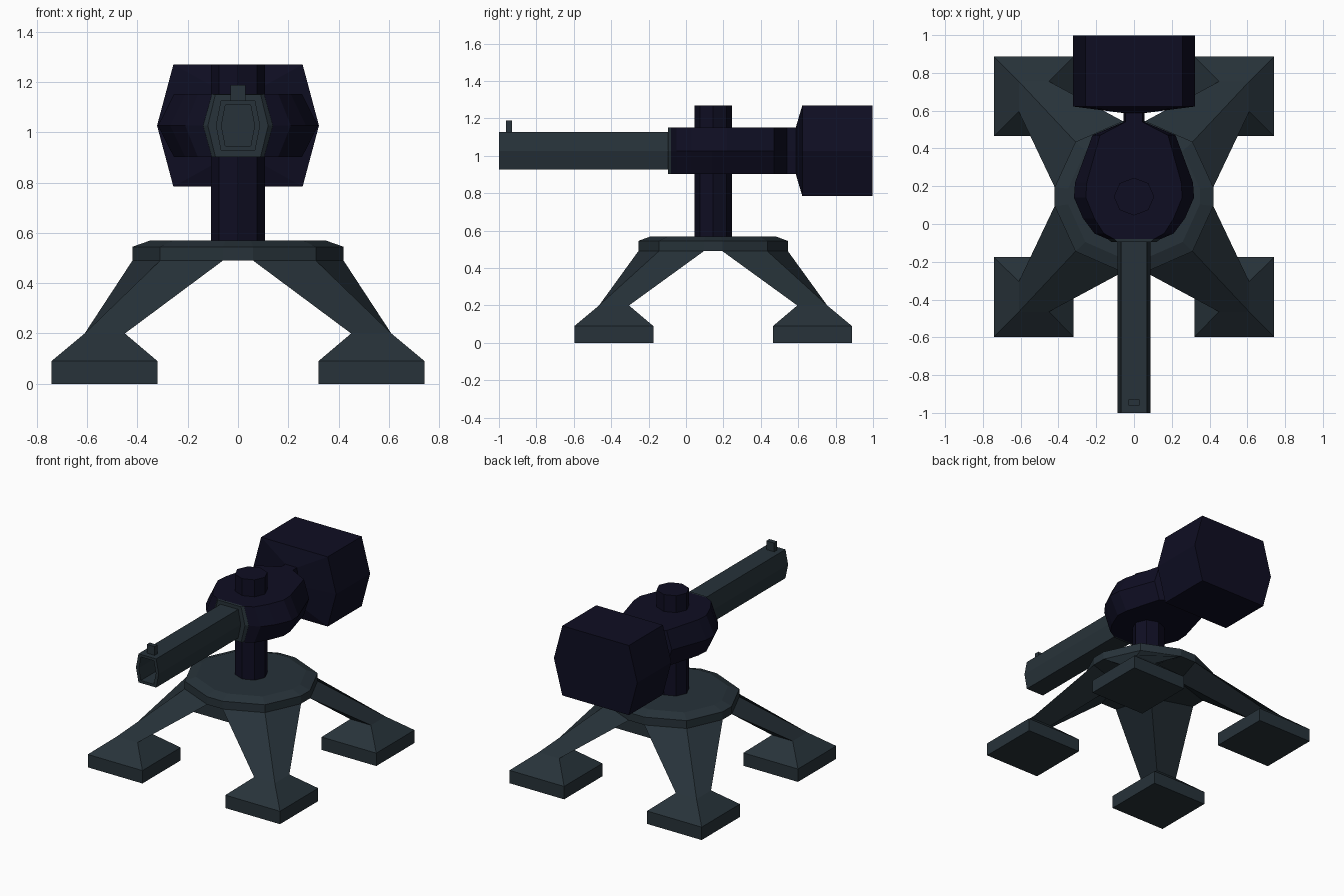
import bpy
import bmesh
from math import cos, sin, tau

cube = bpy.data.objects.get("Cube")
if cube:
    bpy.data.objects.remove(cube, do_unlink=True)

PIVOT_Y = 0.145   # centre of the stand
GUN_Z = 1.027     # height of the gun axis


def material(name, rgb):
    m = bpy.data.materials.new(name)
    m.use_nodes = True
    m.diffuse_color = (*rgb, 1)
    m.node_tree.nodes["Principled BSDF"].inputs["Base Color"].default_value = (*rgb, 1)
    return m


steel = material("slate grey steel", (0.020, 0.032, 0.041))
navy = material("dark navy paint", (0.0045, 0.0042, 0.016))


def loft(name, rings, mat, y=0.0):
    """Skin a closed solid through rings that share a vertex count."""
    bm = bmesh.new()
    loops = [[bm.verts.new(p) for p in ring] for ring in rings]
    n = len(loops[0])
    for a, b in zip(loops, loops[1:]):
        for i in range(n):
            j = (i + 1) % n
            bm.faces.new((a[i], a[j], b[j], b[i]))
    bm.faces.new(loops[0])
    bm.faces.new(loops[-1])
    bmesh.ops.recalc_face_normals(bm, faces=bm.faces)
    me = bpy.data.meshes.new(name)
    bm.to_mesh(me)
    bm.free()
    me.materials.append(mat)
    ob = bpy.data.objects.new(name, me)
    ob.location.y = y
    bpy.context.collection.objects.link(ob)
    return ob


def square(lo, hi, z):
    return [(lo, lo, z), (hi, lo, z), (hi, hi, z), (lo, hi, z)]


def hexagon(y, mid, top, h):
    """Upright hexagon, widest at the gun axis."""
    return [(top, y, GUN_Z + h), (mid, y, GUN_Z), (top, y, GUN_Z - h),
            (-top, y, GUN_Z - h), (-mid, y, GUN_Z), (-top, y, GUN_Z + h)]


def hex_loft(name, sections, mat):
    return loft(name, [hexagon(*s) for s in sections], mat)


# Four splayed legs with feet, mirrored from one corner
leg = loft("legs", [
    square(0.32, 0.742, 0), square(0.32, 0.742, 0.09), square(0.45, 0.61, 0.2),
    [(0.14, 0.14, 0.49), (0.42, 0.05, 0.49), (0.31, 0.29, 0.49), (0.06, 0.40, 0.49)],
], steel, PIVOT_Y)
mirror = leg.modifiers.new("four corners", "MIRROR")
mirror.use_axis = (True, True, False)
mirror.use_mirror_merge = False

# Bevelled twelve-sided platform
quarter = [(0.42, 0.05), (0.31, 0.29), (0.06, 0.40)]
outline = (quarter + [(-x, y) for x, y in reversed(quarter)]
           + [(-x, -y) for x, y in quarter] + [(x, -y) for x, y in reversed(quarter)])


def platform_ring(scale, z):
    return [(x * scale, y * scale, z) for x, y in outline]


loft("platform", [platform_ring(1, 0.49), platform_ring(1, 0.545),
                  platform_ring(0.83, 0.57)], steel, PIVOT_Y)

# Swivel post through the gun body
loft("swivel_post", [[(0.107 * cos(tau * i / 8), 0.1 * sin(tau * i / 8), z)
                      for i in range(8)] for z in (0.56, 1.27)], navy, PIVOT_Y)

# Rounded gun body tapering to a narrow neck
hex_loft("gun_body", [
    (-0.08, 0.14, 0.105, 0.125), (-0.05, 0.21, 0.16, 0.125),
    (0.03, 0.27, 0.21, 0.125), (0.14, 0.318, 0.255, 0.125),
    (0.22, 0.312, 0.25, 0.125), (0.47, 0.22, 0.18, 0.125),
    (0.54, 0.055, 0.045, 0.125), (0.60, 0.055, 0.045, 0.125)], navy)

# Rear tank
hex_loft("rear_tank", [(0.587, 0.055, 0.045, 0.125), (0.622, 0.322, 0.257, 0.243),
                       (0.997, 0.322, 0.257, 0.243)], navy)

# Collar plate at the barrel root
hex_loft("barrel_collar", [(-0.095, 0.12, 0.09, 0.124),
                           (-0.079, 0.14, 0.105, 0.125)], steel)

# Hollow barrel: bore, muzzle rim, outer skin
hex_loft("barrel", [(-0.75, 0.066, 0.05, 0.082), (-1.0, 0.066, 0.05, 0.082),
                    (-1.0, 0.088, 0.068, 0.1), (-0.085, 0.088, 0.068, 0.1)], steel)

# Front sight
loft("front_sight", [[(-0.03, -0.962, z), (0.03, -0.962, z),
                      (0.03, -0.93, z), (-0.03, -0.93, z)]
                     for z in (1.12, 1.188)], steel)
